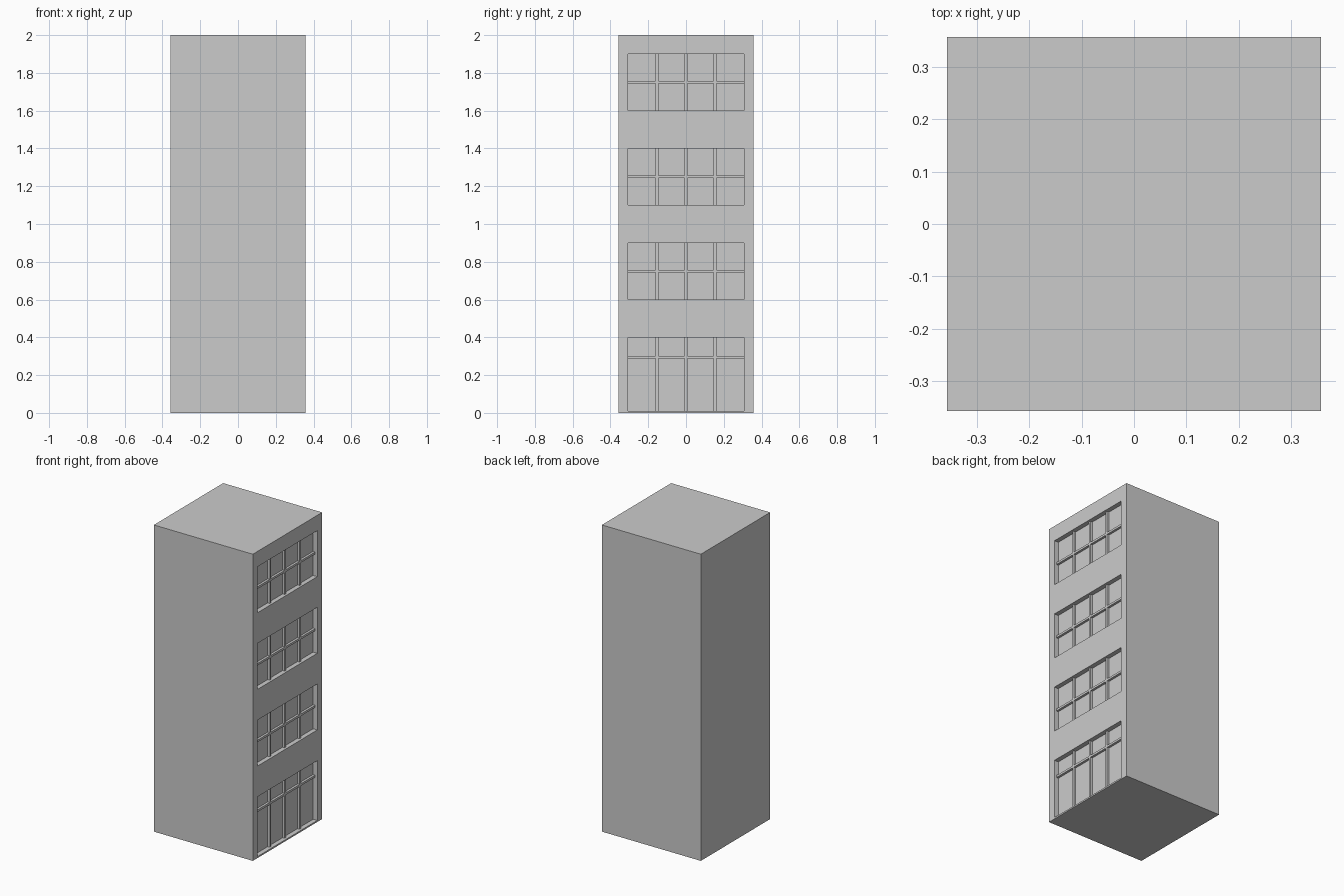
import bpy

if "Cube" in bpy.data.objects:
    bpy.data.objects.remove(bpy.data.objects["Cube"])

HALF, HEIGHT = 0.357, 2.0
WIN_HALF = 0.307          # half width of each window opening
DEPTH = 0.03              # recess of the glass behind the wall
BAR_W, BAR_D = 0.014, 0.015
COLUMNS = 4


def box(name, lo, hi):
    """Axis-aligned box between two corners."""
    bpy.ops.mesh.primitive_cube_add(size=1, location=[(a + b) / 2 for a, b in zip(lo, hi)])
    ob = bpy.context.object
    ob.name = name
    ob.scale = [b - a for a, b in zip(lo, hi)]
    bpy.ops.object.transform_apply(location=False, rotation=False, scale=True)
    return ob


# Main block
tower = box("building_block", (-HALF, -HALF, 0), (HALF, HALF, HEIGHT))

# Window openings: bottom, top, height of the crossbar
windows = [(0.01, 0.40, 0.295)] + [(z, z + 0.30, z + 0.15) for z in (0.6, 1.1, 1.6)]
glass_x = HALF - DEPTH
bar_x = glass_x + BAR_D

for i, (z0, z1, zbar) in enumerate(windows):
    # Recess cut into the right wall
    cutter = box("window_cutter", (glass_x, -WIN_HALF, z0), (HALF + 0.1, WIN_HALF, z1))
    mod = tower.modifiers.new("window_recess", 'BOOLEAN')
    mod.operation, mod.solver, mod.object = 'DIFFERENCE', 'EXACT', cutter
    bpy.context.view_layer.objects.active = tower
    bpy.ops.object.modifier_apply(modifier=mod.name)
    bpy.data.objects.remove(cutter)

    # Upright glazing bars
    for c in range(1, COLUMNS):
        y = -WIN_HALF + c * 2 * WIN_HALF / COLUMNS
        box(f"window_{i}_upright_{c}", (glass_x, y - BAR_W / 2, z0), (bar_x, y + BAR_W / 2, z1))

    # Crossbar
    box(f"window_{i}_crossbar", (glass_x, -WIN_HALF, zbar - BAR_W / 2),
        (bar_x, WIN_HALF, zbar + BAR_W / 2))
